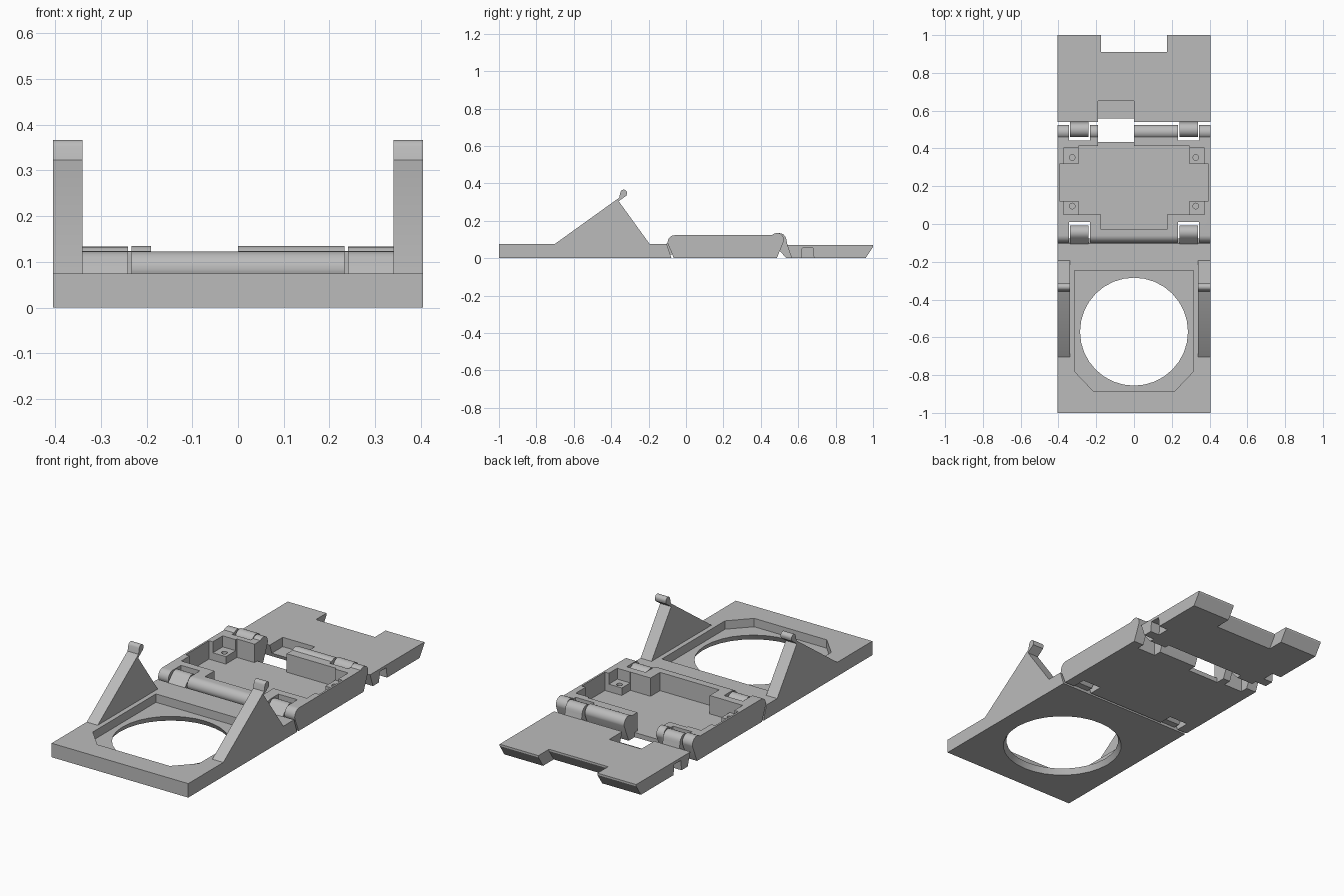
import bpy, bmesh
from math import sin, cos, radians

if "Cube" in bpy.data.objects:
    bpy.data.objects.remove(bpy.data.objects["Cube"])

grey = bpy.data.materials.new("plain grey")
grey.use_nodes = True
grey.diffuse_color = (0.5, 0.5, 0.5, 1)
grey.node_tree.nodes["Principled BSDF"].inputs["Base Color"].default_value = (0.5, 0.5, 0.5, 1)


def arc(cy, cz, r, start, end, n=12):
    """Points of a circular arc, angles in degrees."""
    angles = [radians(start + (end - start) * i / n) for i in range(n + 1)]
    return [(cy + r * cos(a), cz + r * sin(a)) for a in angles]


def prism(name, points, low, high, axis="X", scale=1.0):
    """Extrude an outline along x (points are y, z) or z (points are x, y)."""
    def place(p, h):
        return (h, p[0], p[1]) if axis == "X" else (p[0], p[1], h)
    bm = bmesh.new()
    a = [bm.verts.new(place(p, low)) for p in points]
    b = [bm.verts.new(place(p, high)) for p in points]
    bm.faces.new(a)
    bm.faces.new(b)
    for i in range(len(a)):
        j = (i + 1) % len(a)
        bm.faces.new((a[i], a[j], b[j], b[i]))
    bmesh.ops.recalc_face_normals(bm, faces=bm.faces)
    mesh = bpy.data.meshes.new(name)
    bm.to_mesh(mesh)
    bm.free()
    mesh.materials.append(grey)
    obj = bpy.data.objects.new(name, mesh)
    bpy.context.collection.objects.link(obj)
    return obj


def box(name, x0, x1, y0, y1, z0, z1):
    return prism(name, [(x0, y0), (x1, y0), (x1, y1), (x0, y1)], z0, z1, "Z")


def activate(obj):
    bpy.ops.object.select_all(action="DESELECT")
    bpy.context.view_layer.objects.active = obj
    obj.select_set(True)


def cut(obj, *cutters):
    """Subtract the cutters and discard them."""
    for c in cutters:
        mod = obj.modifiers.new("cut", "BOOLEAN")
        mod.operation = "DIFFERENCE"
        mod.solver = "EXACT"
        mod.object = c
        activate(obj)
        bpy.ops.object.modifier_apply(modifier=mod.name)
        bpy.data.objects.remove(c)


def cone_cutter(x, y, r0, r1, z0, z1, n):
    bpy.ops.mesh.primitive_cone_add(vertices=n, radius1=r0, radius2=r1, depth=z1 - z0,
                                    location=(x, y, (z0 + z1) / 2))
    return bpy.context.object


def both(x0, x1):
    return [("right", -x1, -x0), ("left", x0, x1)]


W = 0.405

# Front plate: chamfered recess around a large round opening
plate = prism("front_plate", [(-1, 0), (-0.078, 0), (-0.103, 0.075), (-1, 0.075)], -W, W)
cut(plate,
    prism("recess", [(-0.315, -0.245), (-0.315, -0.78), (-0.215, -0.885), (0.215, -0.885),
                     (0.315, -0.78), (0.315, -0.245)], 0.03, 0.2, "Z"),
    cone_cutter(0, -0.57, 0.312, 0.27, -0.02, 0.06, 32))

# Upright triangular arms with a small rounded hook at the tip
for side, x0, x1 in both(0.34, W):
    prism(side + "_arm", [(-0.71, 0.07), (-0.19, 0.07), (-0.36, 0.305), (-0.335, 0.33),
                          (-0.355, 0.325)], x0, x1)
    prism(side + "_arm_hook", [(-0.36, 0.305), (-0.318, 0.335)]
          + arc(-0.333, 0.349, 0.018, -10, 170, 10) + [(-0.357, 0.325)], x0, x1)

# Middle tray with rounded hinge barrels at both ends
tray = prism("tray", [(-0.065, 0)] + arc(-0.06, 0.085, 0.038, 190, 90)
             + arc(0.487, 0.098, 0.037, 135, -10) + [(0.485, 0)], -W, W)
half = [(0.175, -0.03), (0.175, 0.05), (0.295, 0.05), (0.295, 0.122), (0.395, 0.122),
        (0.395, 0.318), (0.295, 0.318), (0.295, 0.412)]
cut(tray,
    prism("pocket", half + [(-x, y) for x, y in reversed(half)], 0.025, 0.3, "Z"),
    box("wall_gap", -0.19, 0, 0.40, 0.6, 0.025, 0.3),
    box("floor_gap", -0.19, 0, 0.435, 0.6, -0.1, 0.3))
for side, x0, x1 in both(0.233, 0.345):
    cut(tray,
        box("front_slot", x0, x1, -0.2, 0.01, -0.1, 0.3),
        box("back_slot", x0, x1, 0.442, 0.6, -0.1, 0.3))

# Screw lugs sunk into the tray corners
for side, x0, x1 in both(0.29, 0.372):
    for y0, y1, hole in ((0.051, 0.13, 0.095), (0.31, 0.402, 0.352)):
        cut(tray,
            box("lug_space", x0, x1, y0, y1, 0.065, 0.3),
            cone_cutter(0.327 if x0 > 0 else -0.327, hole, 0.015, 0.015, 0.03, 0.09, 16))

# Back plate: slanted ends, rear notch, latch pocket and underside grooves
flap = prism("back_plate", [(0.565, 0), (0.96, 0), (1, 0.06), (1, 0.07), (0.54, 0.07)], -W, W)
cut(flap,
    prism("rear_notch", [(0.857, -0.02), (1.1, -0.02), (1.1, 0.1), (0.91, 0.1),
                         (0.91, 0.06)], -0.175, 0.175),
    box("latch_pocket", -0.19, 0, 0.5, 0.65, 0.02, 0.2))
for side, x0, x1 in both(0.35, 0.5):
    cut(flap, prism("groove", [(0.615, -0.01), (0.685, -0.01), (0.678, 0.055),
                               (0.622, 0.055)], x0, x1))

# Hinge knuckles joining the three sections
for side, x0, x1 in both(0.24, 0.34):
    prism(side + "_front_knuckle", [(-0.11, 0.02), (-0.05, 0.02)]
          + arc(-0.045, 0.085, 0.038, -30, 140) + [(-0.11, 0.072)], x0, x1)
    prism(side + "_back_knuckle", [(0.575, 0.002), (0.575, 0.06), (0.545, 0.06)]
          + arc(0.499, 0.096, 0.038, 0, 210) + [(0.535, 0.002)], x0, x1)

for obj in bpy.context.collection.objects:
    if obj.type == "MESH":
        activate(obj)
        bpy.ops.object.shade_smooth_by_angle(angle=radians(30))
